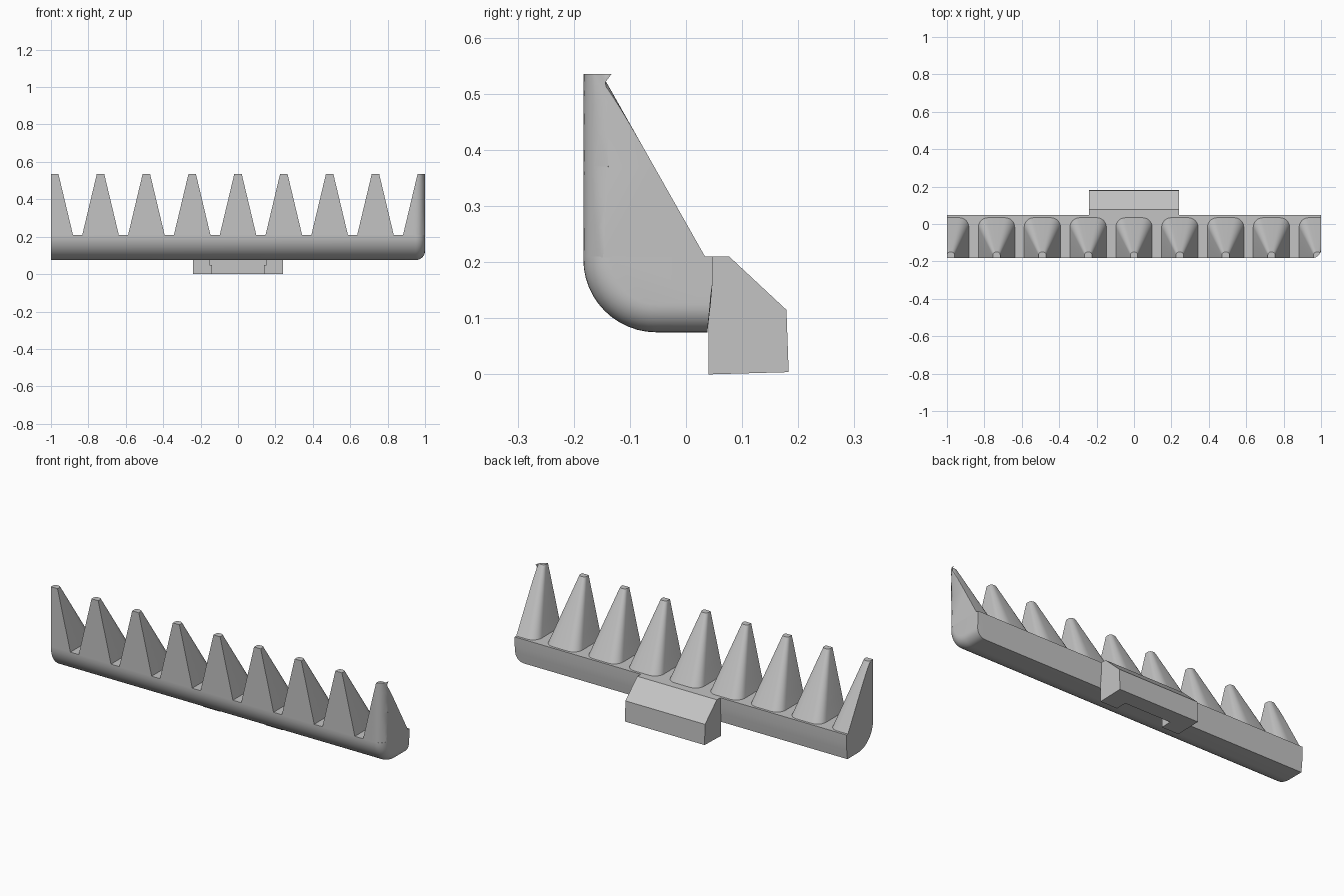
import bpy, bmesh
from math import sin, cos, pi, sqrt

cube = bpy.data.objects.get("Cube")
if cube:
    bpy.data.objects.remove(cube, do_unlink=True)

grey = bpy.data.materials.new("plain grey")
grey.use_nodes = True
colour = (0.55, 0.55, 0.55, 1)
grey.diffuse_color = colour
grey.node_tree.nodes["Principled BSDF"].inputs["Base Color"].default_value = colour

FRONT, BACK, BOTTOM, DECK, TIP = -0.183, 0.047, 0.075, 0.21, 0.535
END_R = 0.05      # rounding of the left end


def make_object(name, bm, smooth=True):
    bmesh.ops.recalc_face_normals(bm, faces=bm.faces)
    mesh = bpy.data.meshes.new(name)
    bm.to_mesh(mesh)
    bm.free()
    mesh.materials.append(grey)
    ob = bpy.data.objects.new(name, mesh)
    bpy.context.collection.objects.link(ob)
    bpy.ops.object.select_all(action='DESELECT')
    ob.select_set(True)
    bpy.context.view_layer.objects.active = ob
    if smooth:
        bpy.ops.object.shade_smooth_by_angle(angle=0.5)
    return ob


def loft(rings):
    """Skin closed rings of equal length and cap both ends."""
    bm = bmesh.new()
    loops = [[bm.verts.new(p) for p in ring] for ring in rings]
    n = len(loops[0])
    for a, b in zip(loops, loops[1:]):
        for i in range(n):
            j = (i + 1) % n
            bm.faces.new((a[i], a[j], b[j], b[i]))
    bm.faces.new(loops[0])
    bm.faces.new(loops[-1])
    return bm


def end_inset(x):
    """How far the front surface draws back near the rounded end."""
    t = min(max(x - (1 - END_R), 0), END_R)
    return END_R - sqrt(END_R ** 2 - t ** 2)


# Bar: side profile with a rounded front bottom, shrinking at the left end
def bar_ring(x, d):
    r = 0.13 - d
    pts = [(BACK, DECK), (FRONT + d, DECK)]
    for i in range(13):
        a = i / 12 * pi / 2
        pts.append((FRONT + d + r * (1 - cos(a)), BOTTOM + d + r * (1 - sin(a))))
    pts += [(0.038 + d * 0.1, BOTTOM + d), (0.044, 0.125 + d * 0.3), (BACK, 0.16)]
    return [(x, y, z) for y, z in pts]


stations = [-1] + [1 - END_R + END_R * sin(i / 8 * pi / 2) for i in range(9)]
make_object("bar", loft([bar_ring(x, end_inset(x)) for x in stations]))


# Teeth: flat front, rounded back corners, tapering to a blunt tip
def tooth_ring(cx, t):
    half = 0.098 + (0.02 - 0.098) * t
    back = 0.035 + (-0.15 - 0.035) * t
    r = 0.052 + (0.016 - 0.052) * t
    pts = [(-half + 2 * half * i / 12, FRONT) for i in range(13)]
    for side, start in ((1, 0), (-1, pi / 2)):
        for i in range(7):
            a = start + i / 6 * pi / 2
            pts.append((side * (half - r) + r * cos(a), back - r + r * sin(a)))
    z = DECK - 0.002 + (TIP - DECK + 0.002) * t
    return [(cx + x, max(y, FRONT + end_inset(cx + x)), z) for x, y in pts]


for k in range(-4, 5):
    cx = k * 0.245
    bm = loft([tooth_ring(cx, i / 6) for i in range(7)])
    if abs(k) == 4:
        # End teeth are cut flush with the ends of the bar
        side = 1 if k > 0 else -1
        cut = bmesh.ops.bisect_plane(
            bm, geom=bm.verts[:] + bm.edges[:] + bm.faces[:],
            plane_co=(side, 0, 0), plane_no=(side, 0, 0), clear_outer=True)
        edges = [e for e in cut["geom_cut"] if isinstance(e, bmesh.types.BMEdge)]
        bmesh.ops.holes_fill(bm, edges=edges, sides=0)
    make_object(f"tooth_{k + 5}", bm)


# Mounting clip at the back, with a stepped slot open to the front
profile = [(0.04, 0), (0.183, 0.004), (0.179, 0.115), (0.077, DECK), (0.042, DECK), (0.04, 0.08)]
clip = make_object("clip", loft([[(x, y, z) for y, z in profile] for x in (-0.24, 0.24)]), False)


def cut_box(half, z0, z1):
    outline = [(0.02, z0), (0.1, z0), (0.1, z1), (0.02, z1)]
    cutter = make_object("slot_cutter", loft([[(x, y, z) for y, z in outline]
                                              for x in (-half, half)]), False)
    cutter.hide_render = True
    mod = clip.modifiers.new("slot", 'BOOLEAN')
    mod.operation, mod.solver, mod.object = 'DIFFERENCE', 'EXACT', cutter
    bpy.context.view_layer.objects.active = clip
    bpy.ops.object.modifier_apply(modifier=mod.name)
    bpy.data.objects.remove(cutter, do_unlink=True)


cut_box(0.138, -0.02, 0.051)
cut_box(0.153, 0.05, 0.076)
